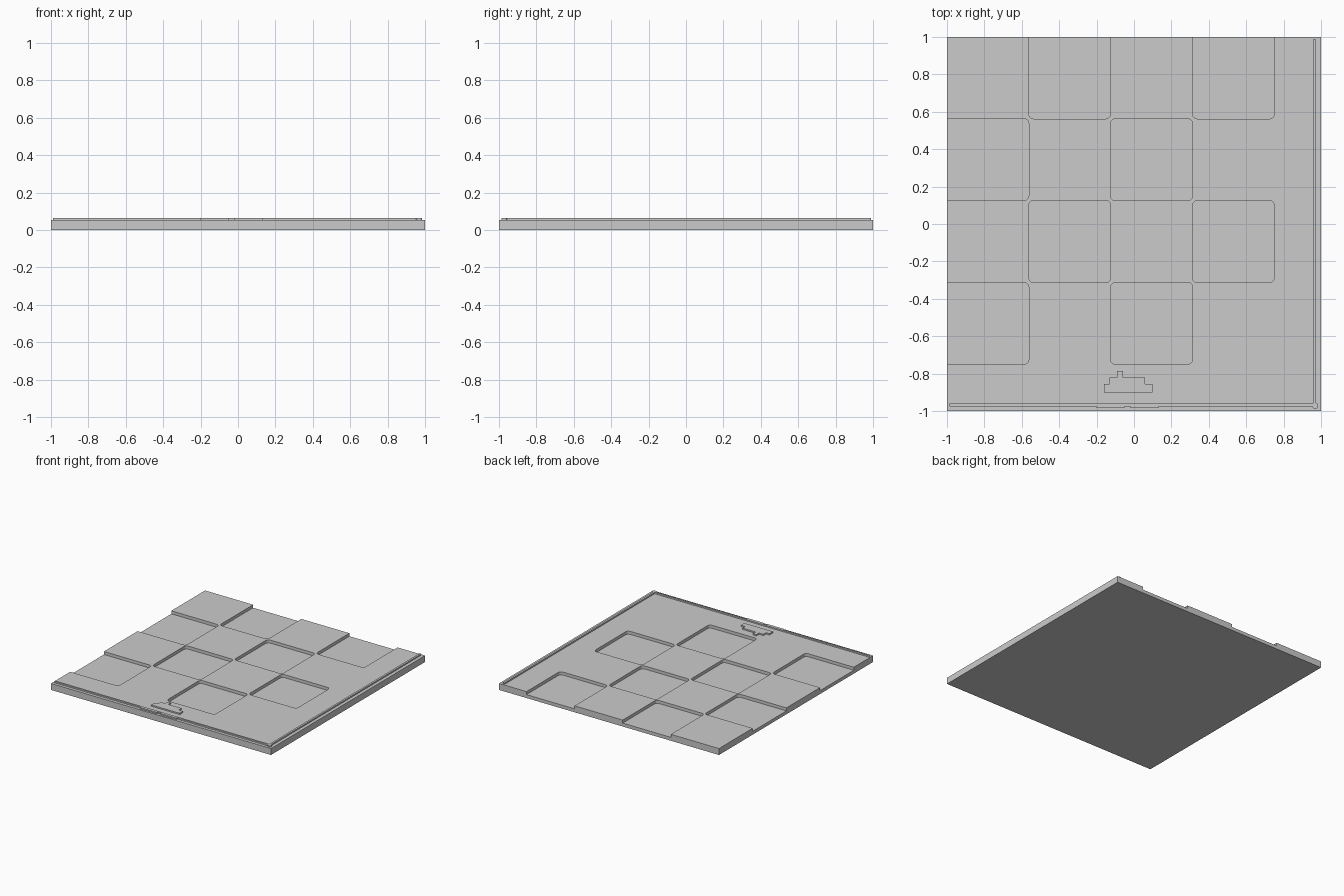
import bpy, bmesh, math

cube = bpy.data.objects.get("Cube")
if cube:
    bpy.data.objects.remove(cube, do_unlink=True)

TOP, FLOOR, RAISED = 0.053, 0.028, 0.064
CELL = 0.4375

grey = bpy.data.materials.new("plain grey")
grey.use_nodes = True
colour = (0.6, 0.6, 0.6, 1)
grey.diffuse_color = colour
grey.node_tree.nodes["Principled BSDF"].inputs["Base Color"].default_value = colour


def prism(bm, outline, low, high):
    """Extrude a counter-clockwise outline from low to high."""
    face = bm.faces.new([bm.verts.new((x, y, low)) for x, y in outline])
    ext = bmesh.ops.extrude_face_region(bm, geom=[face])
    for v in ext["geom"]:
        if isinstance(v, bmesh.types.BMVert):
            v.co.z = high


def rectangle(x0, y0, x1, y1):
    return [(x0, y0), (x1, y0), (x1, y1), (x0, y1)]


def rounded(x0, y0, x1, y1, r, steps=3):
    corners = [(x1 - r, y1 - r), (x0 + r, y1 - r), (x0 + r, y0 + r), (x1 - r, y0 + r)]
    points = []
    for i, (cx, cy) in enumerate(corners):
        for s in range(steps + 1):
            a = math.pi / 2 * (i + s / steps)
            points.append((cx + r * math.cos(a), cy + r * math.sin(a)))
    return points


def part(name, prisms):
    bm = bmesh.new()
    for outline, low, high in prisms:
        prism(bm, outline, low, high)
    bmesh.ops.recalc_face_normals(bm, faces=bm.faces)
    mesh = bpy.data.meshes.new(name)
    bm.to_mesh(mesh)
    bm.free()
    mesh.materials.append(grey)
    obj = bpy.data.objects.new(name, mesh)
    bpy.context.collection.objects.link(obj)
    return obj


# Board slab
board = part("board", [(rectangle(-1, -1, 1, 1), 0, TOP)])

# Sunken squares in a checker pattern, open along the left and back edges
pockets = []
for col in range(4):
    for row in range(4):
        if (col + row) % 2:
            continue
        x0, y0 = -1 + col * CELL, -0.75 + row * CELL
        left = x0 - (0.1 if col == 0 else 0)
        back = y0 + CELL + (0.1 if row == 3 else 0)
        pockets.append((rounded(left, y0, x0 + CELL, back, 0.025), FLOOR, 0.1))
cutter = part("square_cutter", pockets)
cutter.hide_render = True
cut = board.modifiers.new("squares", "BOOLEAN")
cut.operation = "DIFFERENCE"
cut.solver = "EXACT"
cut.object = cutter
bpy.context.view_layer.objects.active = board
bpy.ops.object.modifier_apply(modifier=cut.name)
bpy.data.objects.remove(cutter, do_unlink=True)

# Thin raised border lines along the front and the side
SINK = TOP - 0.005
part("front_border", [(rounded(-0.99, -0.975, 0.965, -0.96, 0.006), SINK, RAISED)])
part("side_border", [(rounded(0.957, -0.965, 0.973, 0.99, 0.006), SINK, RAISED)])
part("border_corner", [(rounded(0.953, -0.987, 0.985, -0.957, 0.012), SINK, RAISED)])

# Wider stretch of the front border, with a small notch in the middle
part("border_step", [
    (rectangle(-0.2, -0.985, -0.05, -0.97), SINK, RAISED),
    (rectangle(-0.02, -0.985, 0.13, -0.97), SINK, RAISED)])

# Stepped raised plaque by the front edge
part("stepped_plaque", [([
    (-0.16, -0.9), (0.1, -0.9), (0.1, -0.855), (0.06, -0.855), (0.06, -0.82),
    (-0.06, -0.82), (-0.06, -0.785), (-0.09, -0.785), (-0.09, -0.82),
    (-0.13, -0.82), (-0.13, -0.855), (-0.16, -0.855)], SINK, RAISED)])
